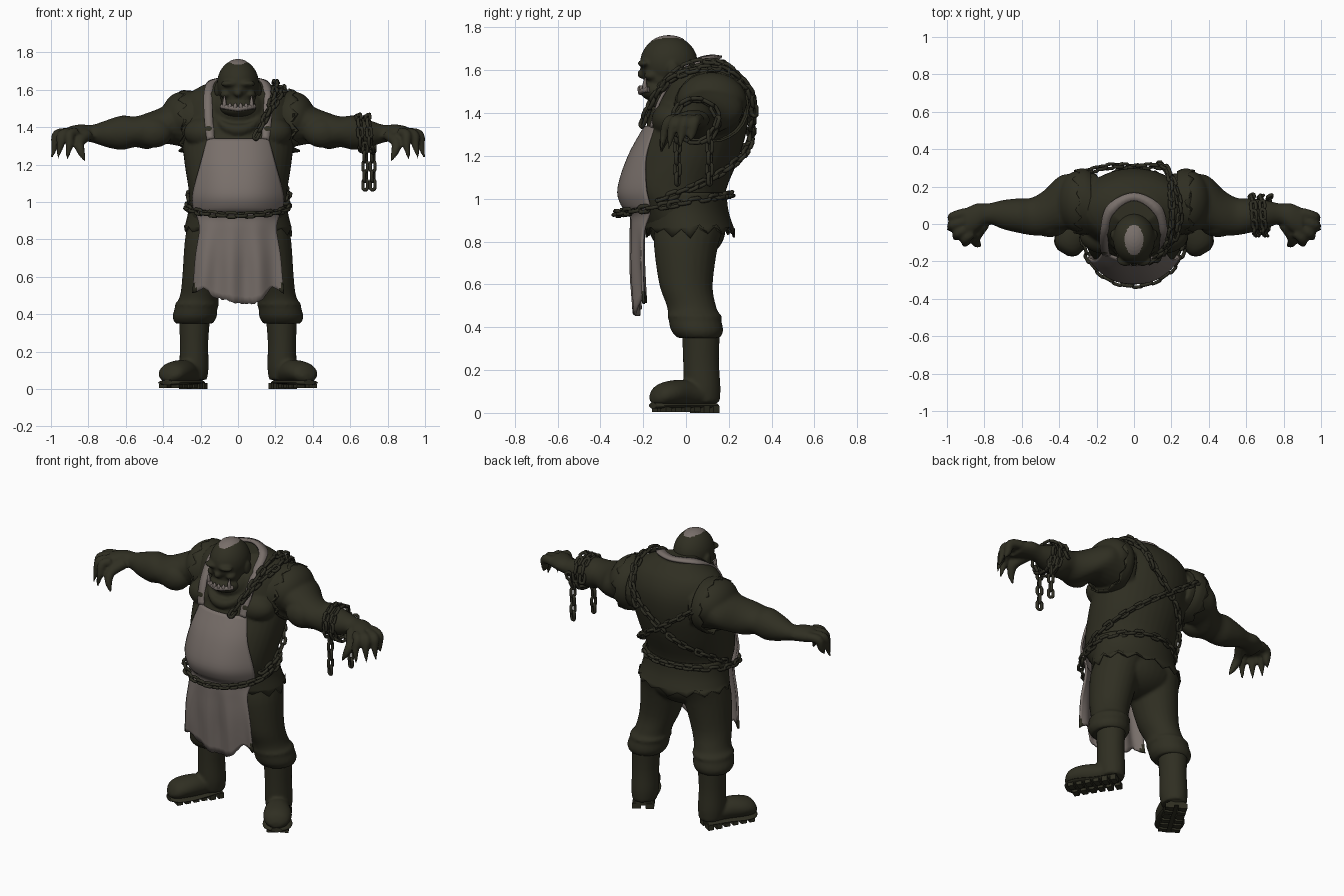
import bpy, bmesh, math, random
from mathutils import Vector, Matrix

random.seed(4)
if "Cube" in bpy.data.objects:
    bpy.data.objects.remove(bpy.data.objects["Cube"])


def material(name, rgb):
    m = bpy.data.materials.new(name)
    m.use_nodes = True
    m.diffuse_color = (*rgb, 1)
    bsdf = m.node_tree.nodes["Principled BSDF"]
    bsdf.inputs["Base Color"].default_value = (*rgb, 1)
    bsdf.inputs["Roughness"].default_value = 0.8
    return m


OLIVE = material("dark olive", (0.029, 0.028, 0.016))
IRON = material("dark iron", (0.028, 0.027, 0.017))
TAUPE = material("taupe", (0.190, 0.160, 0.145))


def finish(name, bm, mats, voxel=0, thick=0, angle=50):
    """Turn a bmesh into a smooth-shaded object, optionally fused or thickened."""
    bmesh.ops.recalc_face_normals(bm, faces=bm.faces)
    me = bpy.data.meshes.new(name)
    bm.to_mesh(me)
    bm.free()
    ob = bpy.data.objects.new(name, me)
    bpy.context.collection.objects.link(ob)
    for m in mats:
        me.materials.append(m)
    bpy.ops.object.select_all(action='DESELECT')
    ob.select_set(True)
    bpy.context.view_layer.objects.active = ob
    bpy.ops.object.shade_smooth_by_angle(angle=math.radians(angle))
    if voxel:
        r = ob.modifiers.new("Fuse", 'REMESH')
        r.mode, r.voxel_size, r.use_smooth_shade = 'VOXEL', voxel, True
        s = ob.modifiers.new("Soften", 'SMOOTH')
        s.factor, s.iterations = 0.5, 2
    if thick:
        ob.modifiers.new("Cloth", 'SOLIDIFY').thickness = thick


def spline(keys, n=4):
    """Smooth interpolation through tuples of any length."""
    out = []
    for i in range(len(keys) - 1):
        p = [keys[max(0, min(len(keys) - 1, i + k))] for k in (-1, 0, 1, 2)]
        for s in range(n):
            t = s / n
            out.append([0.5 * (2*b + (c - a)*t + (2*a - 5*b + 4*c - d)*t*t
                               + (3*b - a - 3*c + d)*t**3) for a, b, c, d in zip(*p)])
    return out + [list(keys[-1])]


def frame(t):
    ref = Vector((0, 1, 0)) if abs(t.y) < 0.95 else Vector((1, 0, 0))
    a = ref.cross(t).normalized()
    return a, t.cross(a)


def loft(bm, keys, axis=None, sides=24, caps=True, rag=0):
    """Skin elliptical rings (x, y, z, ra, rb); rag makes the last edge torn."""
    rows = spline(keys)
    pts = [Vector(r[:3]) for r in rows]
    rings = []
    for i, (p, r) in enumerate(zip(pts, rows)):
        t = Vector(axis) if axis else (pts[min(i + 1, len(pts) - 1)] - pts[max(i - 1, 0)]).normalized()
        a, b = frame(t)
        ring = []
        for k in range(sides):
            w = math.tau * k / sides
            tear = t * rag * ((k % 2) * 1.4 - 0.7 + random.uniform(-.6, .6)) if rag and p == pts[-1] else Vector()
            ring.append(bm.verts.new(p + a*max(r[3], .003)*math.cos(w) + b*max(r[4], .003)*math.sin(w) + tear))
        rings.append(ring)
    for r0, r1 in zip(rings, rings[1:]):
        for k in range(sides):
            j = (k + 1) % sides
            bm.faces.new((r0[k], r0[j], r1[j], r1[k]))
    if caps:
        bm.faces.new(rings[0])
        bm.faces.new(rings[-1])


def ball(bm, c, r):
    bmesh.ops.create_uvsphere(bm, u_segments=32, v_segments=20, radius=1,
                              matrix=Matrix.Translation(c) @ Matrix.Diagonal((*r, 1)))


def flip(keys, s):
    return [(s * k[0], *k[1:]) for k in keys]


X, Z, DOWN = (1, 0, 0), (0, 0, 1), (0, 0, -1)

# Torso, arms and hands fused into one body
bm = bmesh.new()
loft(bm, [(0, 0, .80, .24, .15), (0, -.03, .95, .258, .20), (0, -.05, 1.05, .262, .24),
          (0, 0, 1.2, .285, .25), (0, .055, 1.35, .30, .235), (0, .08, 1.48, .30, .215),
          (0, .085, 1.58, .26, .17), (0, .09, 1.65, .13, .09)], Z, 40)
ball(bm, (0, -.04, 1.49), (.15, .13, .12))
loft(bm, [(-.16, -.04, 1.5, .03, .03), (-.09, -.14, 1.41, .03, .03), (0, -.17, 1.385, .03, .03),
          (.09, -.14, 1.41, .03, .03), (.16, -.04, 1.5, .03, .03)], X, 12)
for s in (-1, 1):
    loft(bm, flip([(.2, .12, 1.42, .14, .15), (.32, .12, 1.43, .13, .15), (.40, .11, 1.41, .10, .145),
                   (.48, .06, 1.38, .098, .12), (.55, .04, 1.375, .082, .10), (.62, .045, 1.37, .092, .092),
                   (.70, .05, 1.365, .073, .078), (.78, .055, 1.365, .047, .055),
                   (.84, .035, 1.37, .045, .075), (.90, .01, 1.365, .04, .075)], s), X)
    ball(bm, (s*.295, .12, 1.455), (.115, .165, .135))
    ball(bm, (s*.45, 0, 1.37), (.10, .07, .08))
    ball(bm, (s*.15, -.06, 1.37), (.14, .10, .09))
    # Splayed fingers: base and tip
    for bx, by, tx, ty, tz in ((.90, .06, .993, .02, 1.27), (.90, .02, .996, -.03, 1.235),
                               (.885, -.02, .965, -.08, 1.23), (.865, -.045, .915, -.115, 1.22)):
        kx, ky = bx + (tx - bx) * .7, by + (ty - by) * .5
        loft(bm, flip([(bx, by, 1.37, .028, .028), (kx, ky, 1.36, .027, .027),
                       (kx * .25 + tx * .75 - .01, ky * .4 + ty * .6, 1.305, .021, .021),
                       (tx, ty, tz, .005, .005)], s), sides=12)
    loft(bm, flip([(.80, -.0, 1.36, .03, .03), (.845, -.07, 1.32, .028, .028),
                   (.84, -.105, 1.27, .022, .022), (.815, -.115, 1.215, .005, .005)], s), sides=12)
finish("body", bm, [OLIVE], voxel=.010)

# Head with heavy brow, jaw and ears
SKULL, SIZE = Vector((0, -.08, 1.632)), Vector((.112, .135, .13))
bm = bmesh.new()
ball(bm, SKULL, SIZE)
ball(bm, (0, -.125, 1.505), (.098, .09, .055))
ball(bm, (0, -.11, 1.56), (.095, .085, .07))
ball(bm, (0, -.205, 1.582), (.022, .022, .022))
for s in (-1, 1):
    ball(bm, (s*.045, -.195, 1.632), (.047, .03, .018))
    ball(bm, (s*.065, -.16, 1.575), (.03, .035, .022))
    ball(bm, (s*.112, -.06, 1.60), (.014, .028, .042))
finish("head", bm, [OLIVE], voxel=.008)

# Pale bald patch
bm = bmesh.new()
ball(bm, SKULL, SIZE * 1.015)
bmesh.ops.subdivide_edges(bm, edges=bm.edges, cuts=2, use_grid_fill=True)
bmesh.ops.delete(bm, geom=[v for v in bm.verts if v.co.z < 1.7 or
                           (v.co.x / .052)**2 + ((v.co.y + .085) / .085)**2 > 1], context='VERTS')
finish("scalp_patch", bm, [TAUPE])

# Underbite: lower lip and teeth
bm = bmesh.new()
arc = [(x, -.125 - .088 * math.sqrt(1 - (x / .105)**2)) for x in (i * .0145 for i in range(-6, 7))]
loft(bm, [(x, y, 1.497 + abs(x)*.15, .013, .012) for x, y in arc], sides=10)
for i, (x, y) in enumerate(arc[1:-1:2]):
    h = .06 if i in (0, 5) else .024
    loft(bm, [(x, y, 1.50, .012, .012), (x, y - .004, 1.505 + h/2, .010, .010),
              (x, y, 1.505 + h, .003, .003)], sides=8)
finish("lower_teeth", bm, [TAUPE])

# Trousers with gathered cuffs
bm = bmesh.new()
ball(bm, (0, .02, .86), (.25, .165, .15))
for s in (-1, 1):
    loft(bm, flip([(.13, .02, .88, .14, .165), (.148, .0, .78, .138, .15), (.18, .0, .6, .118, .125),
                   (.205, .025, .5, .105, .115), (.222, .04, .44, .113, .122),
                   (.232, .052, .385, .118, .122), (.235, .06, .35, .10, .10)], s), Z)
    loft(bm, flip([(.215, .035, .47, .108, .115), (.22, .04, .45, .119, .128),
                   (.225, .045, .43, .108, .115)], s), Z)
finish("trousers", bm, [OLIVE], voxel=.011)

# Boots, soles and treads
toe = Vector((.145, -.24, 0)).normalized()
turn = Matrix.Rotation(math.atan2(toe.y, toe.x), 4, 'Z')
bm, soles = bmesh.new(), bmesh.new()
for s in (-1, 1):
    loft(bm, flip([(.232, .07, .40, .085, .09), (.235, .07, .25, .076, .084),
                   (.235, .075, .12, .078, .086), (.235, .08, .05, .07, .078)], s), Z)
    foot = [(.222, .125, .07, .035, .052), (.28, .005, .09, .062, .07), (.332, -.075, .09, .06, .083),
            (.365, -.13, .08, .048, .07), (.38, -.155, .065, .018, .03)]
    loft(bm, flip(foot, s), (s * toe.x, toe.y, 0))
    loft(soles, flip([(x, y, .034, .014, w + .003) for x, y, z, h, w in foot], s), (s * toe.x, toe.y, 0))
    for i in range(6):
        for side in (-1, 1):
            at = Vector((.225, .11, .016)) + toe * i * .052 + Vector((-toe.y, toe.x, 0)) * side * .038
            at.x *= s
            rot = turn if s > 0 else Matrix.Rotation(math.pi, 4, 'Z') @ turn.inverted()
            bmesh.ops.create_cube(soles, size=1, matrix=Matrix.Translation(at) @ rot
                                  @ Matrix.Diagonal((.034, .05, .032 if i < 2 else .022, 1)))
finish("boots", bm, [OLIVE], voxel=.010)
finish("boot_soles", soles, [OLIVE], angle=35)

# Torn shirt hem and sleeves
bm = bmesh.new()
loft(bm, [(0, -.01, 1.03, .265, .20), (0, 0, .94, .268, .20), (0, .02, .85, .29, .21)],
     DOWN, 30, caps=False, rag=.028)
finish("shirt_hem", bm, [OLIVE], thick=.01)
bm = bmesh.new()
for s in (-1, 1):
    loft(bm, flip([(.23, .11, 1.43, .163, .172), (.26, .12, 1.43, .165, .175),
                   (.30, .12, 1.43, .168, .175)], s), (s, 0, 0), 24, caps=False, rag=.026)
finish("torn_sleeves", bm, [OLIVE], thick=.01)


def sheet(bm, rows):
    grid = [[bm.verts.new(p) for p in r] for r in rows]
    for r0, r1 in zip(grid, grid[1:]):
        for k in range(len(r0) - 1):
            bm.faces.new((r0[k], r0[k + 1], r1[k + 1], r1[k]))


# Apron, wrapped over the belly, with a torn and stained hem
cut = spline([(1.34, .165, -.195, .05), (1.2, .203, -.272, .08), (1.05, .243, -.32, .13),
              (.97, .242, -.304, .13), (.925, .222, -.265, .09), (.85, .208, -.26, .06),
              (.7, .23, -.255, .05), (.48, .245, -.237, .04)], 5)
hem = spline([(.03,), (.055,), (.01,), (-.005,), (-.02,), (-.025,), (-.01,), (.06,), (.03,)], 5)
rows = []
for z, w, y, c in cut:
    row = []
    skirt = max(0, min(1, (.93 - z) / .3))
    for k in range(41):
        u = k / 20 - 1
        lift = (hem[k][0] + random.uniform(-.006, .006)) * max(0, (.6 - z) / .12)
        row.append((u * w, y + c * abs(u)**2.5 + .013 * skirt * math.sin(u * 10), z + lift))
    rows.append(row)
bm = bmesh.new()
sheet(bm, rows)
for f in bm.faces:
    m = f.calc_center_median()
    f.material_index = int(m.z < .34 + .9 * abs(m.x))
finish("apron", bm, [TAUPE, OLIVE], thick=.012)

# Neck strap
half = [(.168, -.17, 1.335), (.182, -.125, 1.47), (.18, -.03, 1.60), (.142, .10, 1.655)]
path = spline(half + [(0, .168, 1.668)] + flip(half[::-1], -1), 6)
bm = bmesh.new()
sheet(bm, [[(x, y, z), (x * .75, y - .042 * max(0, min(1, y / .1)), z + .006)] for x, y, z in path])
finish("neck_strap", bm, [TAUPE], thick=.014)


def chain(name, points, pitch=.052, length=.073, width=.047, wire=.0098):
    """Interlocking links spaced evenly along a smooth path."""
    pts = [Vector(p) for p in spline(points, 12)]
    bm = bmesh.new()
    travelled, count = 0, 0
    for p, q in zip(pts, pts[1:]):
        travelled += (q - p).length
        if travelled < count * pitch:
            continue
        t = (q - p).normalized()
        a, b = frame(t)
        tilt = math.radians(25 + 90 * (count % 2))
        a, b = a*math.cos(tilt) + b*math.sin(tilt), b*math.cos(tilt) - a*math.sin(tilt)
        count += 1
        rings = []
        for i in range(14):
            w = math.tau * i / 14
            out = t * math.cos(w) + a * math.sin(w)
            mid = p + out * (width/2 - wire) + t * math.copysign((length - width) / 2, math.cos(w))
            rings.append([bm.verts.new(mid + (out*math.cos(v) + b*math.sin(v)) * wire)
                          for v in (math.tau * k / 6 for k in range(6))])
        for i in range(14):
            r0, r1 = rings[i], rings[(i + 1) % 14]
            for k in range(6):
                bm.faces.new((r0[k], r0[(k + 1) % 6], r1[(k + 1) % 6], r1[k]))
    finish(name, bm, [IRON], angle=70)


# Chains at waist, back, shoulder and wrist
turns = [math.tau * i / 24 for i in range(25)]
chain("waist_chain", [(.272*math.cos(w), -.058 + .268*math.sin(w), .975 + .045*math.sin(w)) for w in turns])
chain("shoulder_chain", [(.10, -.20, 1.36), (.16, -.145, 1.48), (.20, -.02, 1.61), (.20, .15, 1.635),
                         (.18, .28, 1.53), (.10, .31, 1.4), (-.10, .27, 1.22), (-.24, .10, 1.08),
                         (-.265, -.05, 1.0)])
chain("shoulder_loop", [(.15, -.14, 1.46), (.215, -.08, 1.55), (.245, .04, 1.60), (.225, .18, 1.60),
                        (.17, .30, 1.50), (.12, .32, 1.38)])
chain("back_chain", [(-.25, .28, 1.45), (-.1, .31, 1.34), (.08, .28, 1.22), (.21, .16, 1.12),
                     (.268, 0, 1.04), (.24, -.17, .98)])
chain("wrist_chain", [(.63 + .006*i, .045 + .102*math.cos(w), 1.365 + .098*math.sin(w))
                      for i, w in enumerate(math.tau * k / 8 for k in range(17))])
for name, x, y in (("front", .68, -.04), ("back", .72, .11)):
    chain("hanging_chain_" + name, [(x, y, 1.29), (x, y, 1.18), (x, y, 1.06)])
